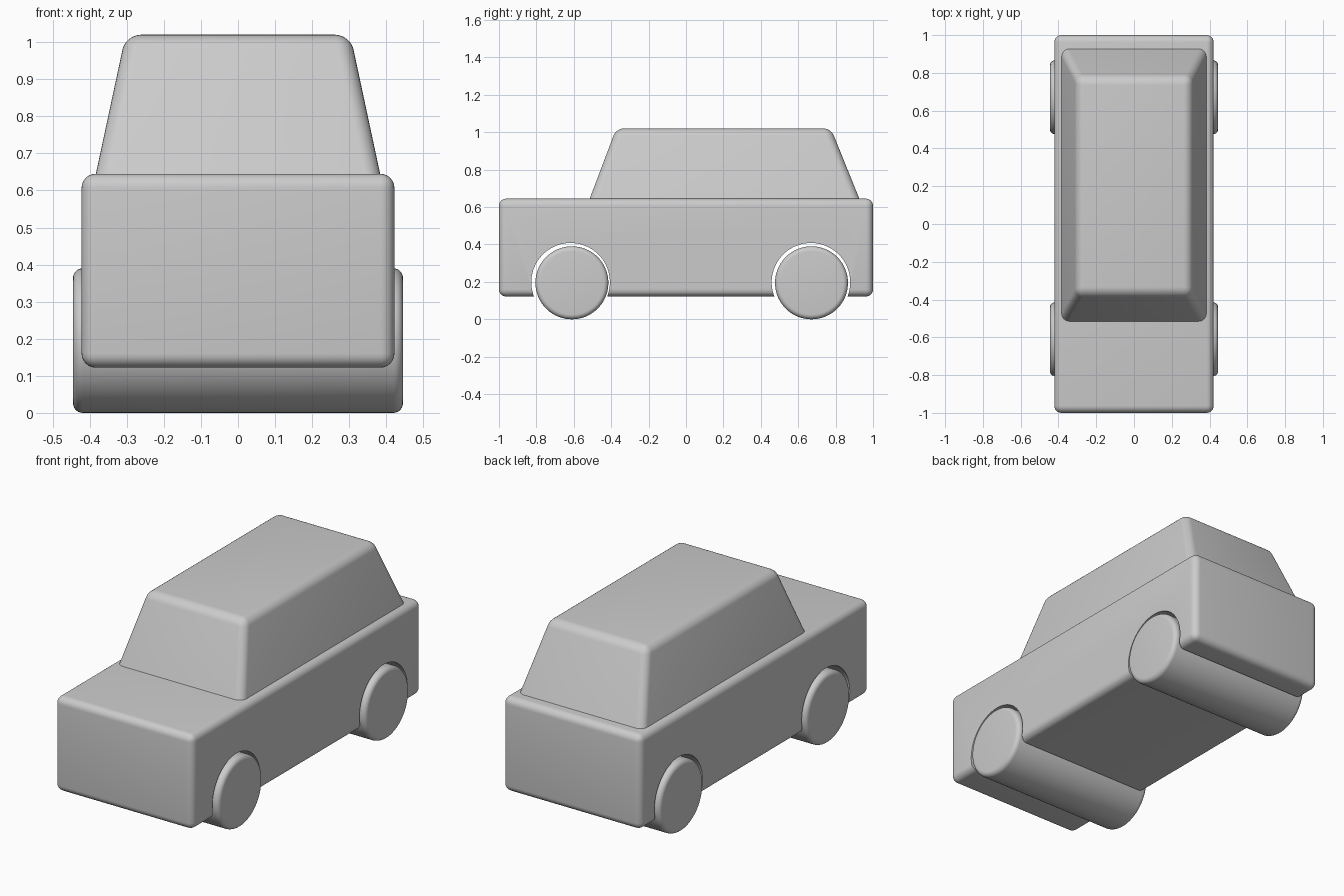
import bpy, bmesh, math
from mathutils import Matrix

if "Cube" in bpy.data.objects:
    bpy.data.objects.remove(bpy.data.objects["Cube"])

WHEELS = {"front_wheels": (-0.61, -0.617), "rear_wheels": (0.671, 0.668)}  # wheel y, arch y


def finish(name, bm):
    bmesh.ops.recalc_face_normals(bm, faces=bm.faces)
    me = bpy.data.meshes.new(name)
    bm.to_mesh(me)
    bm.free()
    ob = bpy.data.objects.new(name, me)
    bpy.context.collection.objects.link(ob)
    return ob


def activate(ob):
    bpy.ops.object.select_all(action='DESELECT')
    ob.select_set(True)
    bpy.context.view_layer.objects.active = ob


def smooth(ob):
    activate(ob)
    bpy.ops.object.shade_smooth_by_angle(angle=math.radians(35))


def bevel(bm, edges, width, segments=6):
    bmesh.ops.bevel(bm, geom=edges, offset=width, segments=segments,
                    profile=0.5, affect='EDGES')


def block(name, low, high, width, keep_bottom=False):
    """Rounded block lofted between two rectangles (half x, y0, y1, z)."""
    bm = bmesh.new()
    rings = []
    for hx, y0, y1, z in (low, high):
        rings.append([bm.verts.new((x, y, z)) for x, y in
                      ((-hx, y0), (hx, y0), (hx, y1), (-hx, y1))])
    for ring in rings:
        bm.faces.new(ring)
    for i in range(4):
        j = (i + 1) % 4
        bm.faces.new((rings[0][i], rings[0][j], rings[1][j], rings[1][i]))
    bmesh.ops.recalc_face_normals(bm, faces=bm.faces)
    edges = [e for e in bm.edges
             if not (keep_bottom and all(v in rings[0] for v in e.verts))]
    bevel(bm, edges, width)
    return finish(name, bm)


def axle_cylinder(name, y, z, radius, half_width, rim=0):
    bm = bmesh.new()
    bmesh.ops.create_cone(bm, cap_ends=True, segments=96, radius1=radius,
                          radius2=radius, depth=2 * half_width,
                          matrix=Matrix.Translation((0, y, z)) @ Matrix.Rotation(math.pi / 2, 4, 'Y'))
    if rim:
        bevel(bm, [e for e in bm.edges if any(len(f.verts) > 4 for f in e.link_faces)], rim)
    return finish(name, bm)


# Lower body
body = block("body", (0.422, -1, 1, 0.122), (0.422, -1, 1, 0.645), 0.038)

# Cabin, sunk slightly into the body
cabin = block("cabin", (0.393, -0.532, 0.945, 0.60), (0.303, -0.373, 0.775, 1.02), 0.04, True)
smooth(cabin)

# Full-width wheels and the arches cut through the body
for name, (wheel_y, arch_y) in WHEELS.items():
    smooth(axle_cylinder(name, wheel_y, 0.195, 0.195, 0.445, 0.026))
    cutter = axle_cylinder(name + "_arch_cutter", arch_y, 0.198, 0.21, 0.6)
    mod = body.modifiers.new("arch", 'BOOLEAN')
    mod.operation = 'DIFFERENCE'
    mod.solver = 'EXACT'
    mod.object = cutter
    activate(body)
    bpy.ops.object.modifier_apply(modifier=mod.name)
    bpy.data.objects.remove(cutter)
smooth(body)
